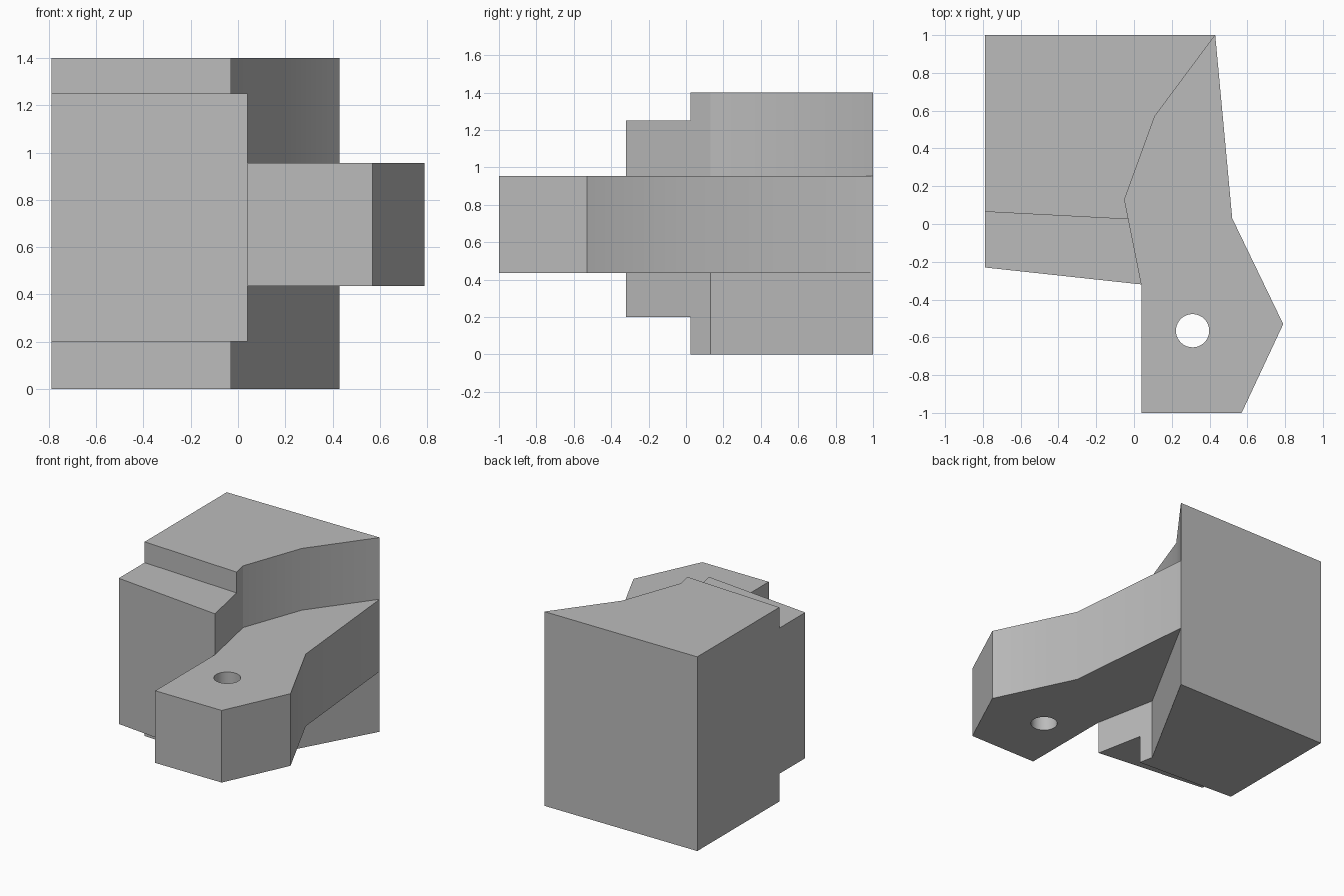
import bpy
import bmesh
from math import radians

cube = bpy.data.objects.get("Cube")
if cube:
    bpy.data.objects.remove(cube, do_unlink=True)

grey = bpy.data.materials.new("plain_grey")
grey.use_nodes = True
colour = (0.5, 0.5, 0.5, 1)
grey.diffuse_color = colour
grey.node_tree.nodes["Principled BSDF"].inputs["Base Color"].default_value = colour


def prism(name, outline, bottom, top):
    """Extrude a plan outline upward between two heights."""
    bm = bmesh.new()
    base = bm.faces.new([bm.verts.new((x, y, bottom)) for x, y in outline])
    moved = bmesh.ops.extrude_face_region(bm, geom=[base])["geom"]
    for v in moved:
        if isinstance(v, bmesh.types.BMVert):
            v.co.z = top
    bmesh.ops.recalc_face_normals(bm, faces=bm.faces)
    mesh = bpy.data.meshes.new(name)
    bm.to_mesh(mesh)
    bm.free()
    mesh.materials.append(grey)
    obj = bpy.data.objects.new(name, mesh)
    bpy.context.collection.objects.link(obj)
    return obj


def combine(target, tool, operation):
    """Apply a boolean and discard its tool."""
    mod = target.modifiers.new("combine", "BOOLEAN")
    mod.operation = operation
    mod.solver = "EXACT"
    mod.object = tool
    bpy.context.view_layer.objects.active = target
    bpy.ops.object.modifier_apply(modifier=mod.name)
    bpy.data.objects.remove(tool, do_unlink=True)


# Main block with a slanted front and an angled right side
body = prism("body_block", [(-0.79, 1), (-0.79, -0.23), (0.04, -0.32),
                            (-0.05, 0.13), (0.43, 1)], 0, 1.4)

# Steps along the top and bottom of the front
for bottom, top in ((-0.2, 0.2), (1.25, 1.6)):
    step = prism("step_cutter", [(-1, 0.076), (-1, -0.6), (0.3, -0.6),
                                 (0.3, 0.008)], bottom, top)
    combine(body, step, "DIFFERENCE")

# Curved hollow in the upper right side
hollow = prism("hollow_cutter", [(0.579, 1.2), (0.43, 1), (0.11, 0.57),
                                 (-0.05, 0.13), (0.4, 0.13), (0.7, 1.2)], 0.7, 1.6)
combine(body, hollow, "DIFFERENCE")

# Bent arm with a bolt hole, rooted inside the block
arm = prism("arm", [(0.04, -1), (0.57, -1), (0.79, -0.53), (0.52, 0.03),
                    (0.43, 1), (0, 0.7), (-0.2, 0.13), (-0.1, -0.2),
                    (0.04, -0.32)], 0.435, 0.955)
bpy.ops.mesh.primitive_cylinder_add(vertices=40, radius=0.088, depth=1,
                                    location=(0.31, -0.565, 0.7))
drill = bpy.context.object
drill.data.materials.append(grey)
combine(arm, drill, "DIFFERENCE")
combine(body, arm, "UNION")

# Soften shallow bends and keep the corners crisp
body.name = "bracket_body"
bpy.ops.object.select_all(action="DESELECT")
body.select_set(True)
bpy.context.view_layer.objects.active = body
bpy.ops.object.shade_smooth_by_angle(angle=radians(30))
